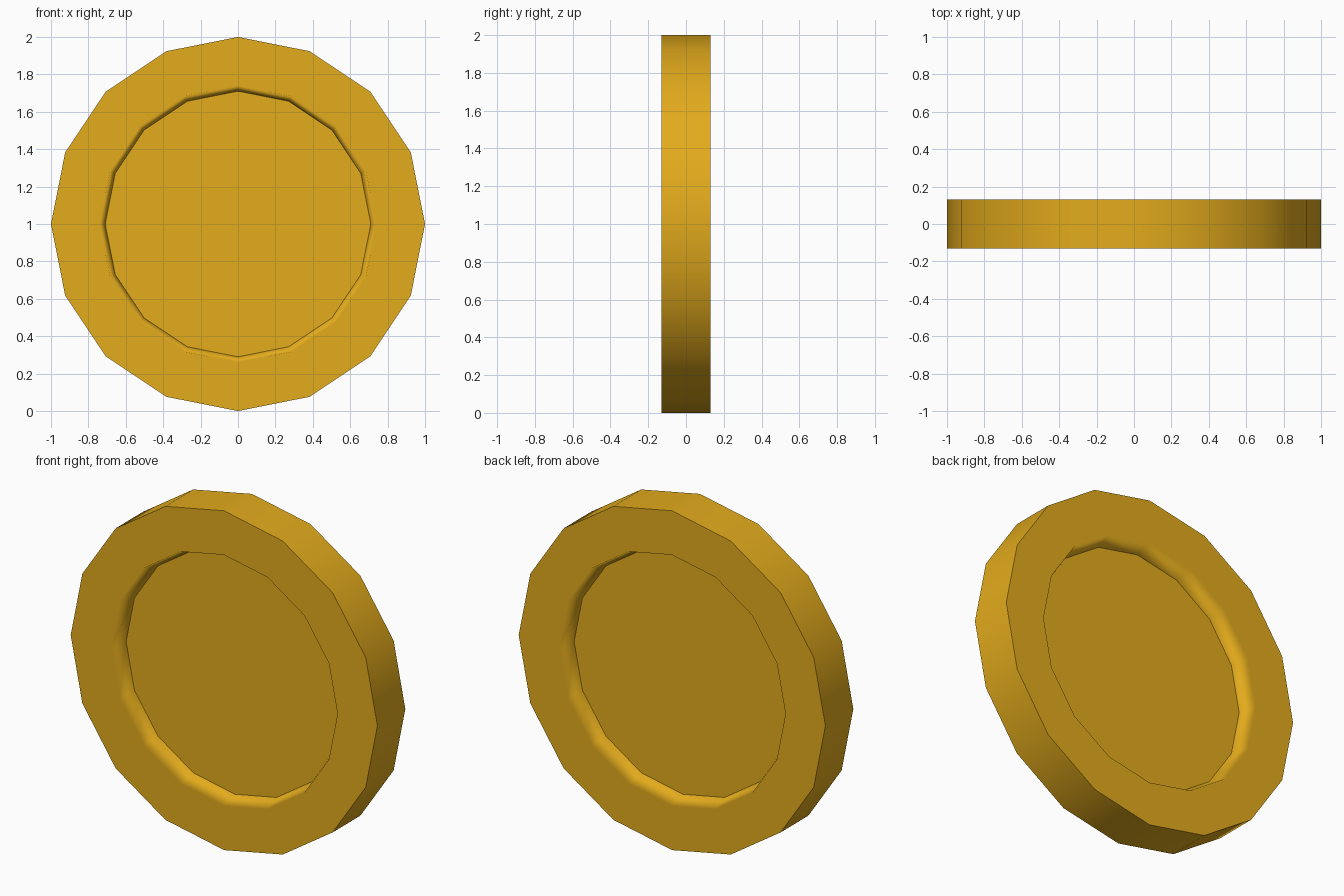
import bpy, bmesh, math

if "Cube" in bpy.data.objects:
    bpy.data.objects.remove(bpy.data.objects["Cube"])

SIDES = 16
gold = bpy.data.materials.new("gold")
gold.diffuse_color = (0.77, 0.41, 0.012, 1)
gold.use_nodes = True
gold.node_tree.nodes["Principled BSDF"].inputs["Base Color"].default_value = gold.diffuse_color

# Radius and y of each ring, from front floor round the rim to back floor
profile = [(0.71, -0.028), (0.74, -0.13), (1.0, -0.13),
           (1.0, 0.13), (0.74, 0.13), (0.71, 0.028)]

bm = bmesh.new()
rings = []
for r, y in profile:
    rings.append([bm.verts.new((r * math.cos(2 * math.pi * i / SIDES), y,
                                1 + r * math.sin(2 * math.pi * i / SIDES)))
                  for i in range(SIDES)])

# Rim and recess walls
for a, b in zip(rings, rings[1:]):
    for i in range(SIDES):
        j = (i + 1) % SIDES
        bm.faces.new((a[i], a[j], b[j], b[i]))

# Recessed floors on both sides
bm.faces.new(rings[0])
bm.faces.new(rings[-1])
bmesh.ops.recalc_face_normals(bm, faces=bm.faces[:])

mesh = bpy.data.meshes.new("coin")
bm.to_mesh(mesh)
bm.free()
coin = bpy.data.objects.new("coin", mesh)
bpy.context.collection.objects.link(coin)
mesh.materials.append(gold)

# Crisp outer edge and floor edge, soft lip where the rim rolls into the recess
bpy.context.view_layer.objects.active = coin
coin.select_set(True)
bpy.ops.object.shade_smooth_by_angle(angle=math.radians(80))
for edge in mesh.edges:
    if all(abs(mesh.vertices[v].co.y) < 0.05 for v in edge.vertices):
        edge.use_edge_sharp = True
soft = coin.modifiers.new("soft_lip", 'WEIGHTED_NORMAL')
soft.weight = 100
soft.keep_sharp = True
